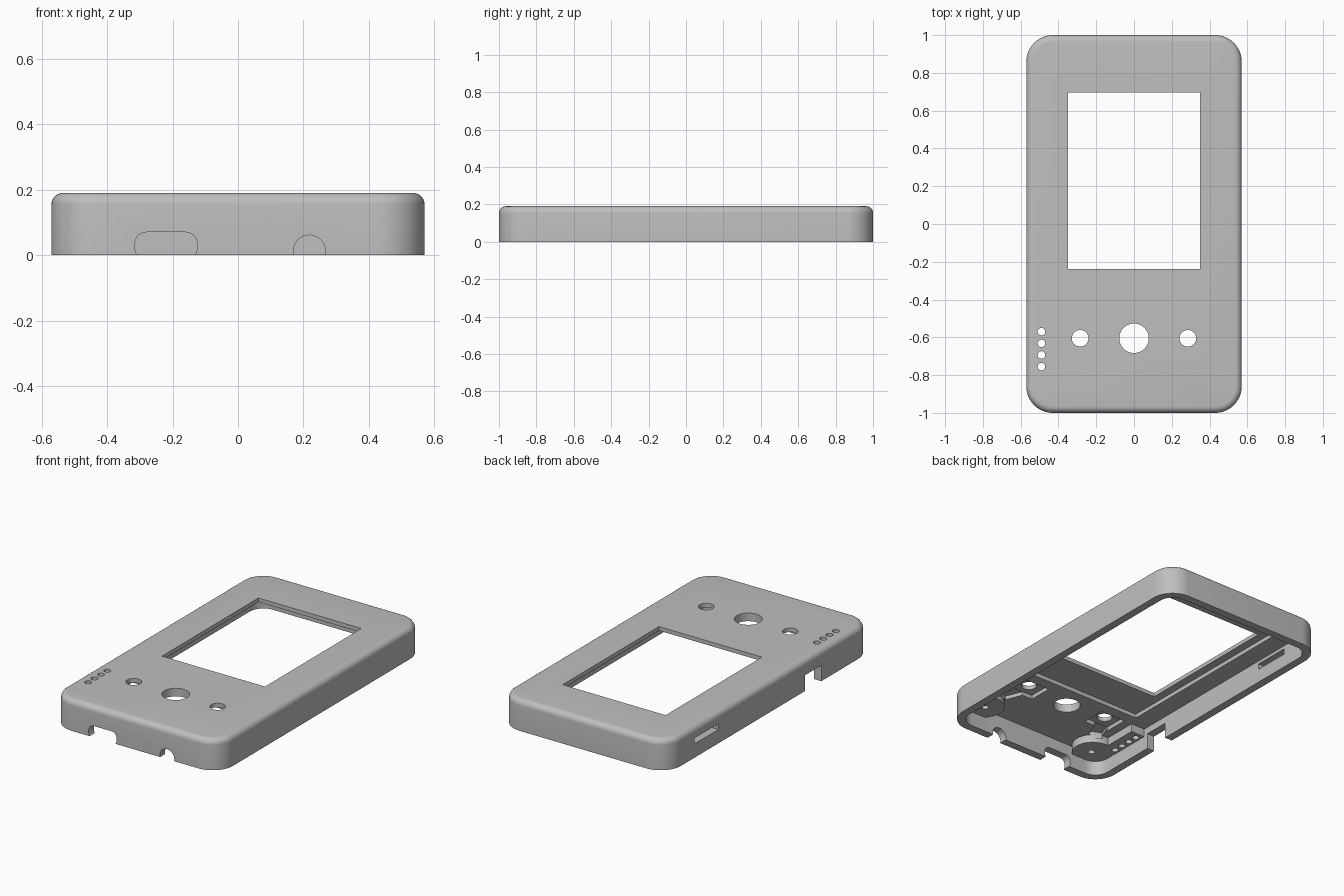
import bpy, bmesh
from math import sin, cos, pi, atan2, hypot
from mathutils import Matrix, Vector

if "Cube" in bpy.data.objects:
    bpy.data.objects.remove(bpy.data.objects["Cube"])

# One plain grey plastic
plastic = bpy.data.materials.new("grey plastic")
plastic.use_nodes = True
GREY = (0.52, 0.52, 0.52, 1)
plastic.diffuse_color = GREY
plastic.node_tree.nodes["Principled BSDF"].inputs["Base Color"].default_value = GREY


def rounded_outline(w, d, r, steps):
    """Corner points of a rounded rectangle, counter-clockwise."""
    if r <= 0:
        return [(w / 2, d / 2), (-w / 2, d / 2), (-w / 2, -d / 2), (w / 2, -d / 2)]
    pts = []
    for k, (sx, sy) in enumerate([(1, 1), (-1, 1), (-1, -1), (1, -1)]):
        for i in range(steps + 1):
            a = pi / 2 * (k + i / steps)
            pts.append((sx * (w / 2 - r) + r * cos(a), sy * (d / 2 - r) + r * sin(a)))
    return pts


def solid(name, rings, matrix=Matrix()):
    """Closed solid lofted through rings of matching points."""
    bm = bmesh.new()
    loops = [[bm.verts.new(matrix @ Vector(p)) for p in ring] for ring in rings]
    n = len(loops[0])
    bm.faces.new(loops[0][::-1])
    bm.faces.new(loops[-1])
    for a, b in zip(loops, loops[1:]):
        for i in range(n):
            j = (i + 1) % n
            bm.faces.new((a[i], a[j], b[j], b[i]))
    bmesh.ops.recalc_face_normals(bm, faces=bm.faces)
    mesh = bpy.data.meshes.new(name)
    bm.to_mesh(mesh)
    bm.free()
    mesh.materials.append(plastic)
    obj = bpy.data.objects.new(name, mesh)
    bpy.context.collection.objects.link(obj)
    return obj


def slab(name, x, y, w, d, z0, z1, r=0, steps=10, matrix=Matrix()):
    pts = rounded_outline(w, d, r, steps)
    return solid(name, [[(x + px, y + py, z) for px, py in pts] for z in (z0, z1)], matrix)


def disc(name, x, y, r, z0, z1, sides=40, matrix=Matrix()):
    pts = [(x + r * cos(2 * pi * i / sides), y + r * sin(2 * pi * i / sides)) for i in range(sides)]
    return solid(name, [[(px, py, z) for px, py in pts] for z in (z0, z1)], matrix)


def combine(target, tool, operation):
    mod = target.modifiers.new(operation.title(), "BOOLEAN")
    mod.operation, mod.solver, mod.object = operation, "EXACT", tool
    bpy.context.view_layer.objects.active = target
    bpy.ops.object.modifier_apply(modifier=mod.name)
    bpy.data.objects.remove(tool)


def cut(tool):
    combine(case, tool, "DIFFERENCE")


def add(tool):
    combine(case, tool, "UNION")


# Main dimensions
W, D, H = 1.14, 2.0, 0.19
CORNER, FILLET, WALL = 0.14, 0.035, 0.05
CEILING, POCKET, POST = 0.14, 0.165, 0.09

# Outer body with a rounded top edge
levels = [(0, 0)]
for i in range(7):
    a = pi / 2 * i / 6
    levels.append((FILLET * (1 - cos(a)), H - FILLET + FILLET * sin(a)))
rings = []
for inset, z in levels:
    outline = rounded_outline(W - 2 * inset, D - 2 * inset, CORNER - inset, 12)
    rings.append([(x, y, z) for x, y in outline])
case = solid("case_top_shell", rings)

# Hollow inside, open at the bottom
cut(slab("cavity", 0, 0, W - 2 * WALL, D - 2 * WALL, -0.1, CEILING, CORNER - WALL))

# Corner posts and the raised block behind the small holes
for side in (-1, 1):
    add(disc("screw_post", side * 0.41, -0.86, 0.12, POST, 0.16))
add(slab("indicator_block", -0.485, -0.663, 0.12, 0.27, POST, 0.16))
for side in (-1, 1):
    cut(disc("screw_hole", side * 0.4, -0.86, 0.02, 0, 0.15, 20))

# Display pocket and window
cut(slab("display_pocket", 0, 0.22, 0.8, 1.36, 0.1, POCKET))
cut(slab("display_window", 0, 0.23, 0.7, 0.935, 0.1, 0.3))

# Thinned button pads, each with an angled channel towards its post
BUTTON_Y = -0.605
for side in (-1, 1):
    cut(slab("button_pocket", side * 0.285, BUTTON_Y, 0.17, 0.15, 0.12, POCKET))
    start, end = Vector((side * 0.285, BUTTON_Y, 0)), Vector((side * 0.35, -0.765, 0))
    run, mid = end - start, (start + end) / 2
    turn = Matrix.Translation(mid) @ Matrix.Rotation(atan2(run.y, run.x), 4, "Z")
    cut(slab("button_channel", 0, 0, hypot(run.x, run.y), 0.08, 0.12, POCKET - 0.002, matrix=turn))

# Button holes and the row of small holes
for x, r in ((0, 0.078), (-0.285, 0.044), (0.285, 0.044)):
    cut(disc("button_hole", x, BUTTON_Y, r, 0.1, 0.3))
for i in range(4):
    cut(disc("indicator_hole", -0.49, -0.57 - 0.0617 * i, 0.02, 0.02, 0.3, 24))

# Connector openings in the front wall
to_front = Matrix.Rotation(pi / 2, 4, "X")
cut(slab("wide_port", -0.22, 0.028, 0.19, 0.084, 0.93, 1.1, 0.035, 6, to_front))
cut(disc("round_port", 0.218, 0.012, 0.049, 0.93, 1.1, 40, to_front))

# Side notch and card slot in the right wall
cut(slab("side_notch", -0.57, -0.42, 0.14, 0.16, -0.05, 0.097))
cut(slab("card_slot", -0.57, 0.615, 0.14, 0.23, 0.085, 0.12))

# Smooth the curves, keep the edges crisp
bpy.ops.object.select_all(action="DESELECT")
case.select_set(True)
bpy.context.view_layer.objects.active = case
bpy.ops.object.shade_smooth_by_angle(angle=pi / 6)
